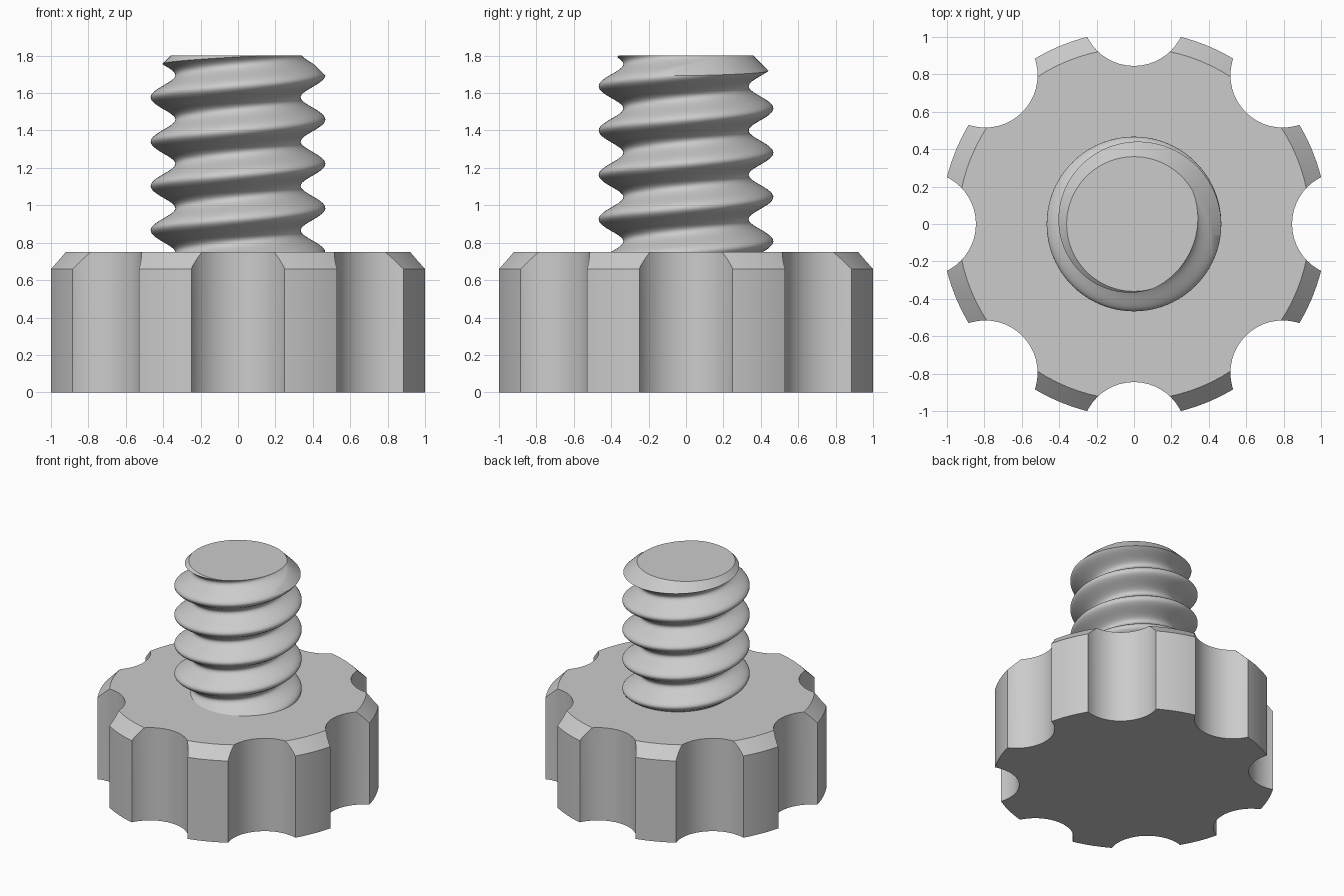
import bpy, bmesh
from math import sin, cos, pi, radians

old = bpy.data.objects.get("Cube")
if old:
    bpy.data.objects.remove(old, do_unlink=True)

# Single grey material
grey = bpy.data.materials.new("plain grey")
grey.use_nodes = True
grey.diffuse_color = (0.6, 0.6, 0.6, 1)
grey.node_tree.nodes["Principled BSDF"].inputs["Base Color"].default_value = grey.diffuse_color


def make_object(name, bm):
    bmesh.ops.recalc_face_normals(bm, faces=bm.faces)
    mesh = bpy.data.meshes.new(name)
    bm.to_mesh(mesh)
    bm.free()
    obj = bpy.data.objects.new(name, mesh)
    bpy.context.collection.objects.link(obj)
    mesh.materials.append(grey)
    return obj


def lathe(name, heights, radius, sides):
    """Closed solid of stacked rings; radius(angle, z) gives the surface."""
    bm = bmesh.new()
    angles = [2 * pi * k / sides for k in range(sides)]
    rings = [[bm.verts.new((radius(a, z) * cos(a), radius(a, z) * sin(a), z))
              for a in angles] for z in heights]
    for low, high in zip(rings, rings[1:]):
        for k in range(sides):
            n = (k + 1) % sides
            bm.faces.new((low[k], low[n], high[n], high[k]))
    bm.faces.new(rings[0][::-1])
    bm.faces.new(rings[-1])
    return make_object(name, bm)


def apply_boolean(obj, cutter, operation):
    mod = obj.modifiers.new("trim", 'BOOLEAN')
    mod.operation = operation
    mod.solver = 'EXACT'
    mod.object = cutter
    bpy.context.view_layer.objects.active = obj
    bpy.ops.object.modifier_apply(modifier=mod.name)
    bpy.data.objects.remove(cutter, do_unlink=True)


def smooth(obj, angle):
    bpy.ops.object.select_all(action='DESELECT')
    obj.select_set(True)
    bpy.context.view_layer.objects.active = obj
    bpy.ops.object.shade_smooth_by_angle(angle=radians(angle))


# Grip head: chamfered disc with eight round finger scallops
HEAD_TOP, HEAD_R, CHAMFER = 0.75, 1.031, 0.09
head_radii = {0: HEAD_R, HEAD_TOP - CHAMFER: HEAD_R, HEAD_TOP: HEAD_R - CHAMFER}
head = lathe("grip_head", list(head_radii), lambda a, z: head_radii[z], 96)

bm = bmesh.new()
for k in range(8):
    a = k * pi / 4
    made = bmesh.ops.create_cone(bm, cap_ends=True, segments=48,
                                 radius1=0.28, radius2=0.28, depth=2)
    bmesh.ops.translate(bm, verts=made["verts"], vec=(1.125 * cos(a), 1.125 * sin(a), 0))
apply_boolean(head, make_object("scallop_cutter", bm), 'DIFFERENCE')
smooth(head, 25)

# Threaded shaft: right-handed helical ridge with rounded crest and root
PITCH, CREST_Z, TOP = 0.237, 0.985, 1.8


def thread_radius(a, z):
    turn = (z - CREST_Z) / PITCH - a / (2 * pi)
    return 0.401 + 0.066 * cos(2 * pi * turn)


rows = 150
shaft = lathe("threaded_shaft", [0.6 + 1.4 * i / rows for i in range(rows + 1)],
              thread_radius, 96)

# Trim the shaft flat at both ends, with a 45 degree chamfer at the tip
trim_radii = {HEAD_TOP - 0.02: 0.7, TOP - 0.34: 0.7, TOP: 0.36}
apply_boolean(shaft, lathe("tip_cutter", list(trim_radii),
                           lambda a, z: trim_radii[z], 96), 'INTERSECT')
smooth(shaft, 30)
